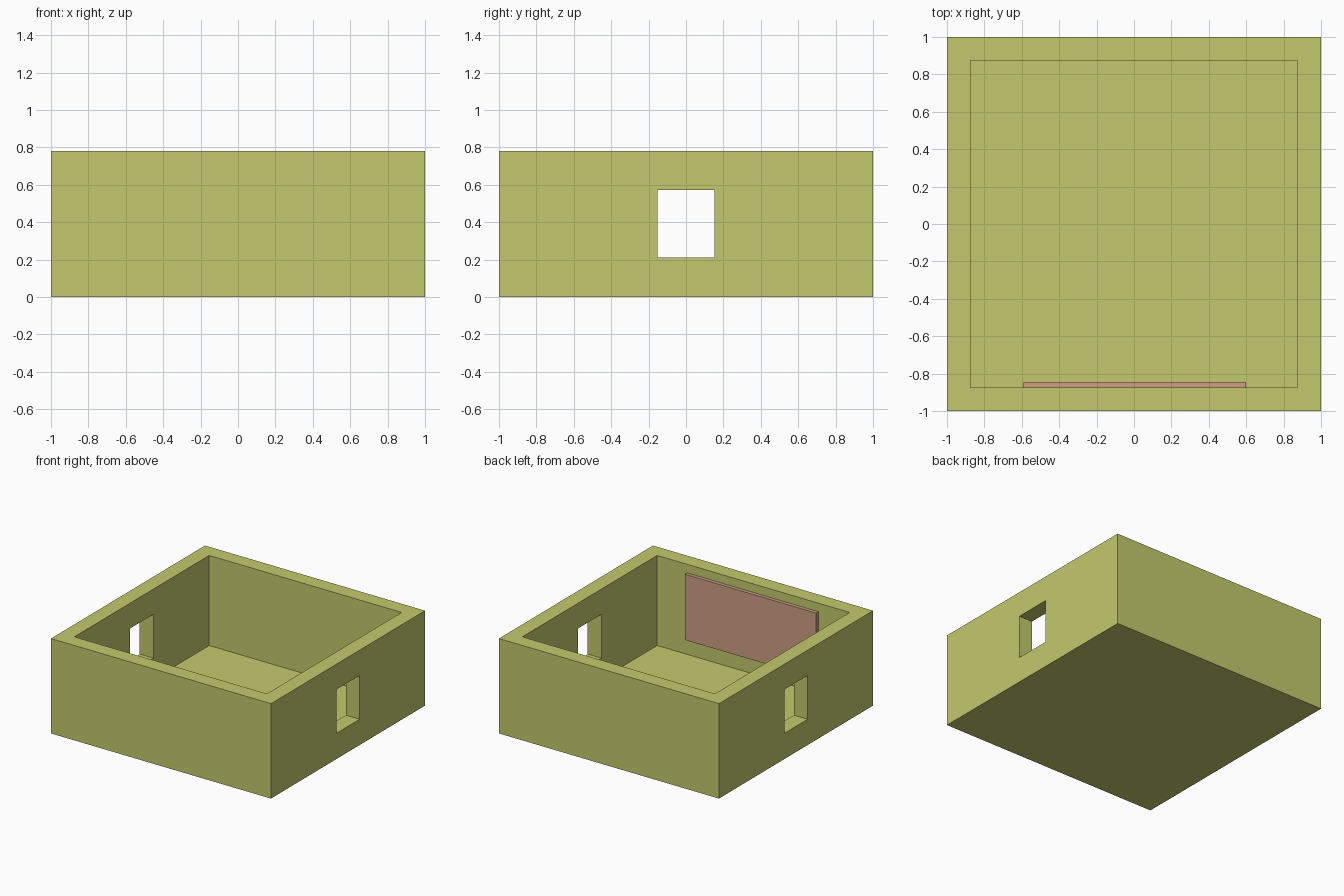
import bpy, bmesh
from mathutils import Vector

if "Cube" in bpy.data.objects:
    bpy.data.objects.remove(bpy.data.objects["Cube"])


def lin(c):
    return tuple((v / 255 / 12.92) if v < 11 else ((v / 255 + 0.055) / 1.055) ** 2.4 for v in c) + (1,)


def material(name, rgb):
    m = bpy.data.materials.new(name)
    m.diffuse_color = lin(rgb)
    m.use_nodes = True
    m.node_tree.nodes["Principled BSDF"].inputs["Base Color"].default_value = m.diffuse_color
    return m


def box(name, lo, hi, mat=None):
    lo, hi = Vector(lo), Vector(hi)
    bm = bmesh.new()
    bmesh.ops.create_cube(bm, size=1)
    bmesh.ops.scale(bm, vec=hi - lo, verts=bm.verts)
    bmesh.ops.translate(bm, vec=(lo + hi) / 2, verts=bm.verts)
    me = bpy.data.meshes.new(name)
    bm.to_mesh(me)
    bm.free()
    ob = bpy.data.objects.new(name, me)
    bpy.context.collection.objects.link(ob)
    if mat:
        me.materials.append(mat)
    return ob


wall_mat = material("wall_paint", (196, 201, 109))
panel_mat = material("board_surface", (205, 160, 130))
frame_mat = material("board_frame", (115, 48, 20))

# Room shell: open-topped box with a window through each side wall
room = box("room", (-1, -1, 0), (1, 1, 0.78), wall_mat)
cutters = [
    box("room_cavity_cutter", (-0.875, -0.875, 0.04), (0.875, 0.875, 1.0)),
    box("left_window_cutter", (-1.1, -0.152, 0.212), (-0.8, 0.152, 0.572)),
    box("right_window_cutter", (0.8, -0.152, 0.212), (1.1, 0.152, 0.572)),
]
for cutter in cutters:
    cutter.hide_render = True
    cutter.hide_set(True)
    mod = room.modifiers.new(cutter.name, 'BOOLEAN')
    mod.operation = 'DIFFERENCE'
    mod.solver = 'EXACT'
    mod.object = cutter

# Wall board on the inside of the front wall
X0, X1, Z0, Z1 = -0.59, 0.6, 0.17, 0.71
box("board_panel", (X0, -0.875, Z0), (X1, -0.845, Z1), panel_mat)

# Raised frame: inset the front rectangle, then extrude the rim
bm = bmesh.new()
rect = [bm.verts.new((x, -0.845, z)) for x, z in ((X0, Z0), (X0, Z1), (X1, Z1), (X1, Z0))]
face = bm.faces.new(rect)
rim = bmesh.ops.inset_region(bm, faces=[face], thickness=0.022)["faces"]
bmesh.ops.delete(bm, geom=[face], context='FACES')
ext = bmesh.ops.extrude_face_region(bm, geom=rim, use_keep_orig=True)["geom"]
bmesh.ops.translate(bm, vec=(0, 0.022, 0), verts=[g for g in ext if isinstance(g, bmesh.types.BMVert)])
bmesh.ops.recalc_face_normals(bm, faces=bm.faces)
me = bpy.data.meshes.new("board_frame")
bm.to_mesh(me)
bm.free()
me.materials.append(frame_mat)
bpy.context.collection.objects.link(bpy.data.objects.new("board_frame", me))
